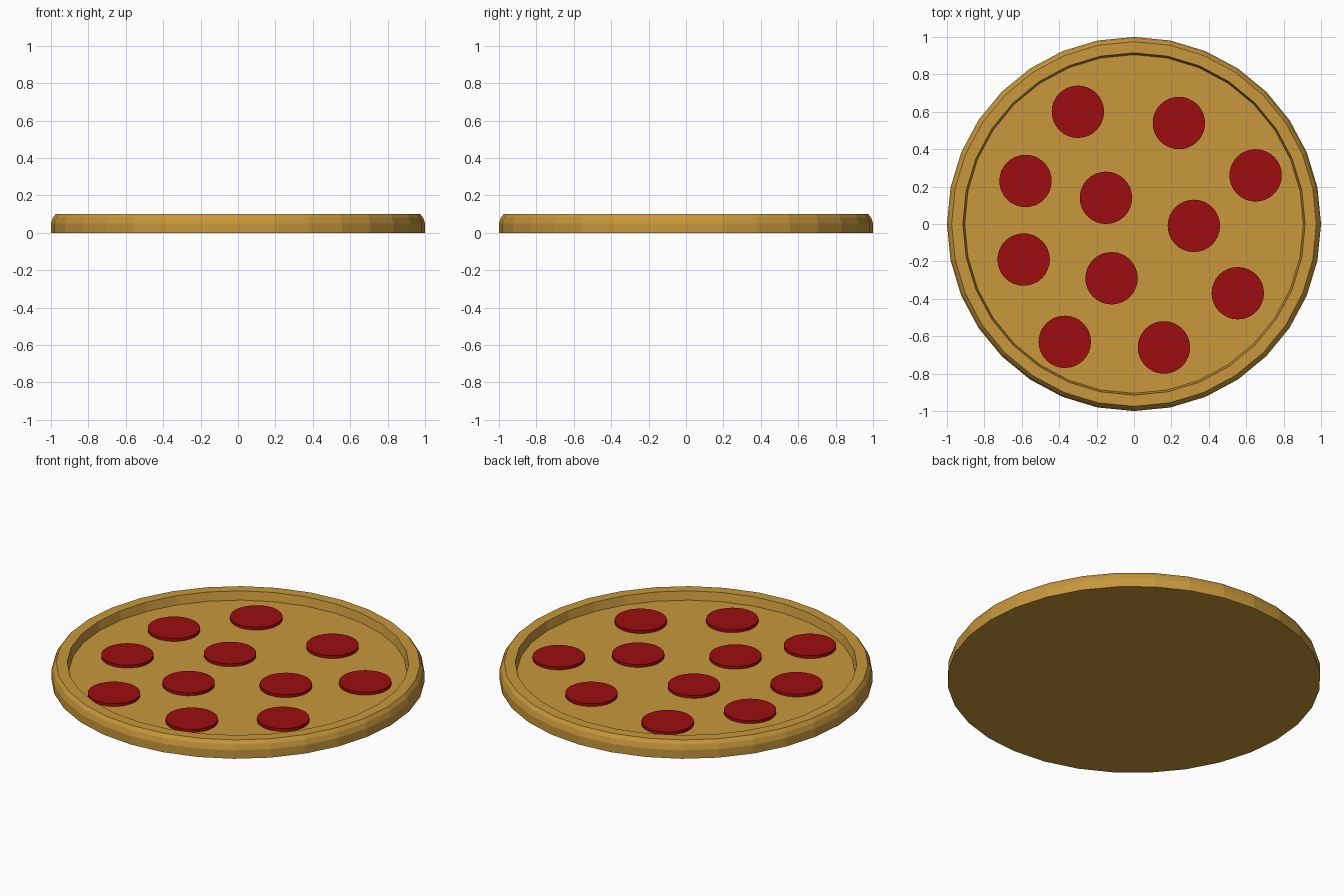
import bpy, bmesh
from math import sin, cos, tau

cube = bpy.data.objects.get("Cube")
if cube:
    bpy.data.objects.remove(cube, do_unlink=True)


def make_material(name, color):
    mat = bpy.data.materials.new(name)
    mat.use_nodes = True
    mat.diffuse_color = color
    mat.node_tree.nodes["Principled BSDF"].inputs["Base Color"].default_value = color
    return mat


def lathe(name, profile, mat, sides=32, center=(0, 0, 0)):
    """Closed flat-shaded solid turned from (radius, height) points."""
    bm = bmesh.new()
    rings = [[bm.verts.new((r * sin(tau * i / sides), r * cos(tau * i / sides), z))
              for i in range(sides)] for r, z in profile]
    for low, high in zip(rings, rings[1:]):
        for i in range(sides):
            j = (i + 1) % sides
            bm.faces.new((low[i], low[j], high[j], high[i]))
    bm.faces.new(rings[0])
    bm.faces.new(rings[-1])
    bmesh.ops.recalc_face_normals(bm, faces=bm.faces)
    mesh = bpy.data.meshes.new(name)
    bm.to_mesh(mesh)
    bm.free()
    mesh.materials.append(mat)
    obj = bpy.data.objects.new(name, mesh)
    obj.location = center
    bpy.context.collection.objects.link(obj)
    return obj


dough = make_material("golden dough", (0.58, 0.314, 0.045, 1))
meat = make_material("dark red meat", (0.34, 0.004, 0.005, 1))

# Dough base with a raised, rounded crust and a sunken floor
FLOOR = 0.05
lathe("crust_base", [(1, 0), (1, 0.05), (0.99, 0.08), (0.975, 0.1),
                     (0.915, 0.1), (0.905, FLOOR)], dough)

# Round slices scattered over the floor
slices = [(-0.30, 0.60), (0.24, 0.54), (0.65, 0.26), (-0.58, 0.23),
          (-0.15, 0.14), (0.32, -0.01), (-0.59, -0.19), (-0.12, -0.29),
          (0.555, -0.37), (-0.37, -0.63), (0.16, -0.66)]
for n, (x, y) in enumerate(slices, 1):
    lathe(f"topping_slice_{n}", [(0.14, -0.005), (0.14, 0.017)], meat,
          center=(x, y, FLOOR))
